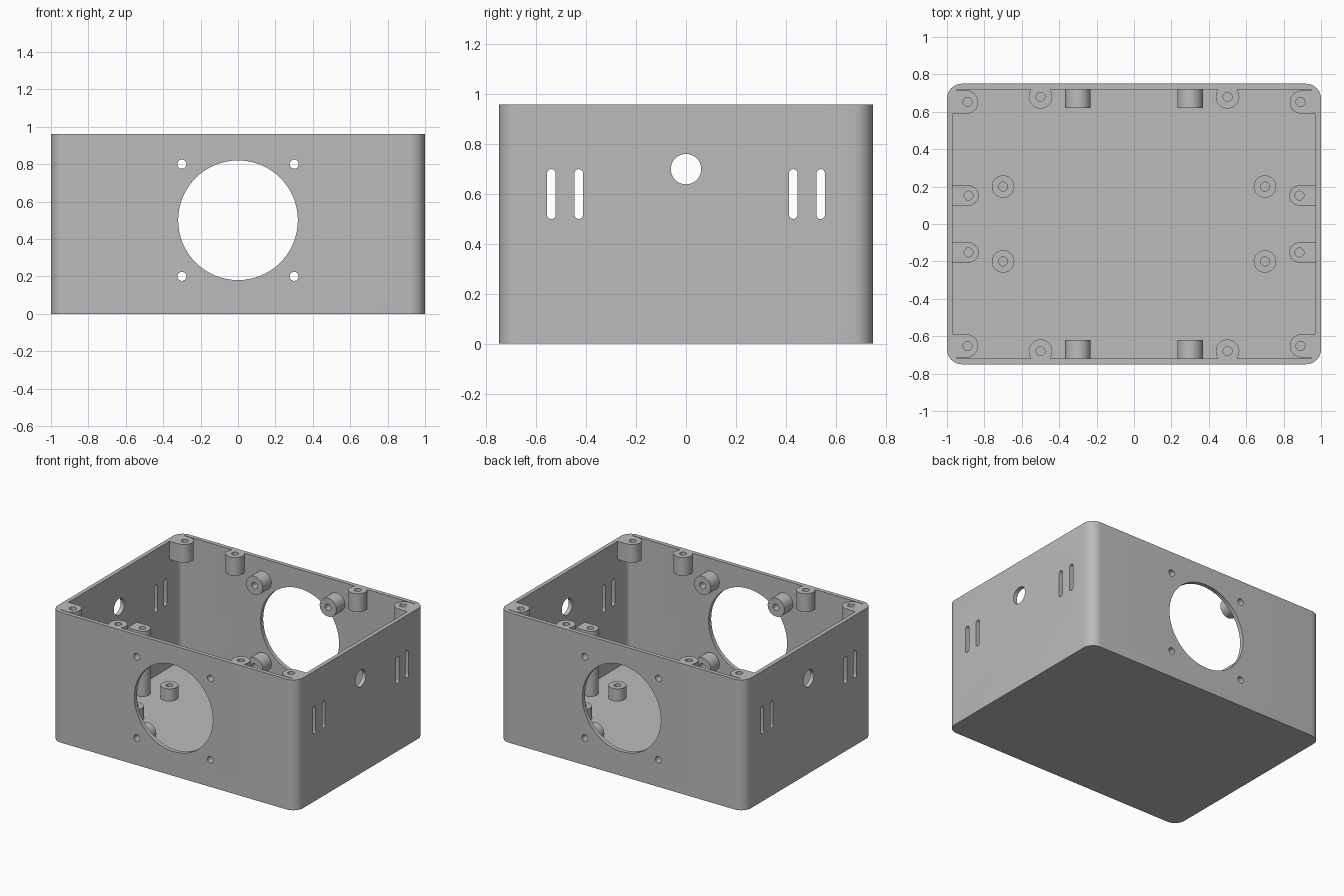
import bpy, bmesh
from math import sin, cos, pi, radians

cube = bpy.data.objects.get("Cube")
if cube:
    bpy.data.objects.remove(cube, do_unlink=True)

HEIGHT, WALL = 0.96, 0.03
HALF_X, HALF_Y = 1.0, 0.75
SIGNS = (-1, 1)
BOTH = [(sx, sy) for sx in SIGNS for sy in SIGNS]

grey = bpy.data.materials.new("plain grey")
grey.use_nodes = True
colour = (0.5, 0.5, 0.5, 1)
grey.diffuse_color = colour
grey.node_tree.nodes["Principled BSDF"].inputs["Base Color"].default_value = colour


def rounded(a, b, half_a, half_b, r, steps=8):
    """Outline of a rounded rectangle; a circle when both halves equal r."""
    pts = []
    for q, (sa, sb) in enumerate(((1, 1), (-1, 1), (-1, -1), (1, -1))):
        for i in range(steps + 1):
            t = (q + i / steps) * pi / 2
            p = (a + sa * (half_a - r) + r * cos(t), b + sb * (half_b - r) + r * sin(t))
            if not pts or abs(p[0] - pts[-1][0]) + abs(p[1] - pts[-1][1]) > 1e-5:
                pts.append(p)
    if abs(pts[0][0] - pts[-1][0]) + abs(pts[0][1] - pts[-1][1]) < 1e-5:
        pts.pop()
    return pts


def circle(a, b, r, steps=8):
    return rounded(a, b, r, r, r, steps)


def prism(bm, pts, low, high, axis="z"):
    """Extrude an outline along an axis."""
    place = {"z": lambda a, b, c: (a, b, c),
             "y": lambda a, b, c: (a, c, b),
             "x": lambda a, b, c: (c, a, b)}[axis]
    bottom = [bm.verts.new(place(a, b, low)) for a, b in pts]
    top = [bm.verts.new(place(a, b, high)) for a, b in pts]
    bm.faces.new(bottom)
    bm.faces.new(top)
    n = len(pts)
    for i in range(n):
        j = (i + 1) % n
        bm.faces.new((bottom[i], bottom[j], top[j], top[i]))


def finish(name, bm):
    bmesh.ops.recalc_face_normals(bm, faces=bm.faces)
    mesh = bpy.data.meshes.new(name)
    bm.to_mesh(mesh)
    bm.free()
    mesh.materials.append(grey)
    obj = bpy.data.objects.new(name, mesh)
    bpy.context.collection.objects.link(obj)
    return obj


def subtract(target, cutter):
    """Cut one solid from another and discard the cutter."""
    mod = target.modifiers.new("cut", "BOOLEAN")
    mod.operation, mod.solver, mod.object = "DIFFERENCE", "EXACT", cutter
    bpy.ops.object.select_all(action="DESELECT")
    bpy.context.view_layer.objects.active = target
    target.select_set(True)
    bpy.ops.object.modifier_apply(modifier=mod.name)
    bpy.data.objects.remove(cutter, do_unlink=True)


# Outer block and the cavity that hollows it
bm = bmesh.new()
prism(bm, rounded(0, 0, HALF_X, HALF_Y, 0.08), 0, HEIGHT)
box = finish("enclosure_box", bm)

bm = bmesh.new()
prism(bm, rounded(0, 0, HALF_X - WALL, HALF_Y - WALL, 0.04), WALL, HEIGHT + 0.1)
cavity = finish("cavity", bm)

# Bosses: material left standing inside the cavity
bm = bmesh.new()
rim_low, rim_high = HEIGHT - 0.135, HEIGHT + 0.2
for sx, sy in BOTH:
    # corner lid posts, running into the side walls
    prism(bm, rounded(sx * 0.97, sy * 0.652, 0.137, 0.063, 0.063), rim_low, rim_high)
    # lid bosses on the front and back walls
    prism(bm, circle(sx * 0.5, sy * 0.68, 0.063), rim_low, rim_high)
    # tall board columns on the side walls
    prism(bm, rounded(sx * 0.97, sy * 0.152, 0.14, 0.054, 0.054), -0.1, 0.51)
    # floor standoffs
    prism(bm, circle(sx * 0.7, sy * 0.2, 0.06), -0.1, 0.12)
    # fan bosses on the front and back walls
    for z in (0.2, 0.8):
        prism(bm, circle(sx * 0.3, z, 0.068), sy * 0.62, sy * 0.8, "y")
subtract(cavity, finish("bosses", bm))
subtract(box, cavity)

# Screw holes, fan openings, cable holes and vent slots
bm = bmesh.new()
SCREW = 0.024
for sx, sy in BOTH:
    prism(bm, circle(sx * 0.89, sy * 0.652, SCREW), rim_low - 0.05, rim_high)
    prism(bm, circle(sx * 0.5, sy * 0.68, SCREW), rim_low - 0.05, rim_high)
    prism(bm, circle(sx * 0.885, sy * 0.152, SCREW), 0.36, 0.6)
    prism(bm, circle(sx * 0.7, sy * 0.2, SCREW), 0.035, 0.2)
    for z in (0.2, 0.8):
        prism(bm, circle(sx * 0.3, z, SCREW), sy * 0.55, sy * 0.9, "y")
    for y in (0.43, 0.54):
        prism(bm, rounded(sy * y, 0.6, 0.017, 0.1, 0.017), sx * 0.9, sx * 1.1, "x")
for s in SIGNS:
    prism(bm, circle(0, 0.5, 0.32, 16), s * 0.6, s * 0.9, "y")
    prism(bm, circle(0, 0.7, 0.061), s * 0.9, s * 1.1, "x")
subtract(box, finish("openings", bm))

# Smooth round walls, sharp rims
bpy.ops.object.shade_smooth_by_angle(angle=radians(30))
